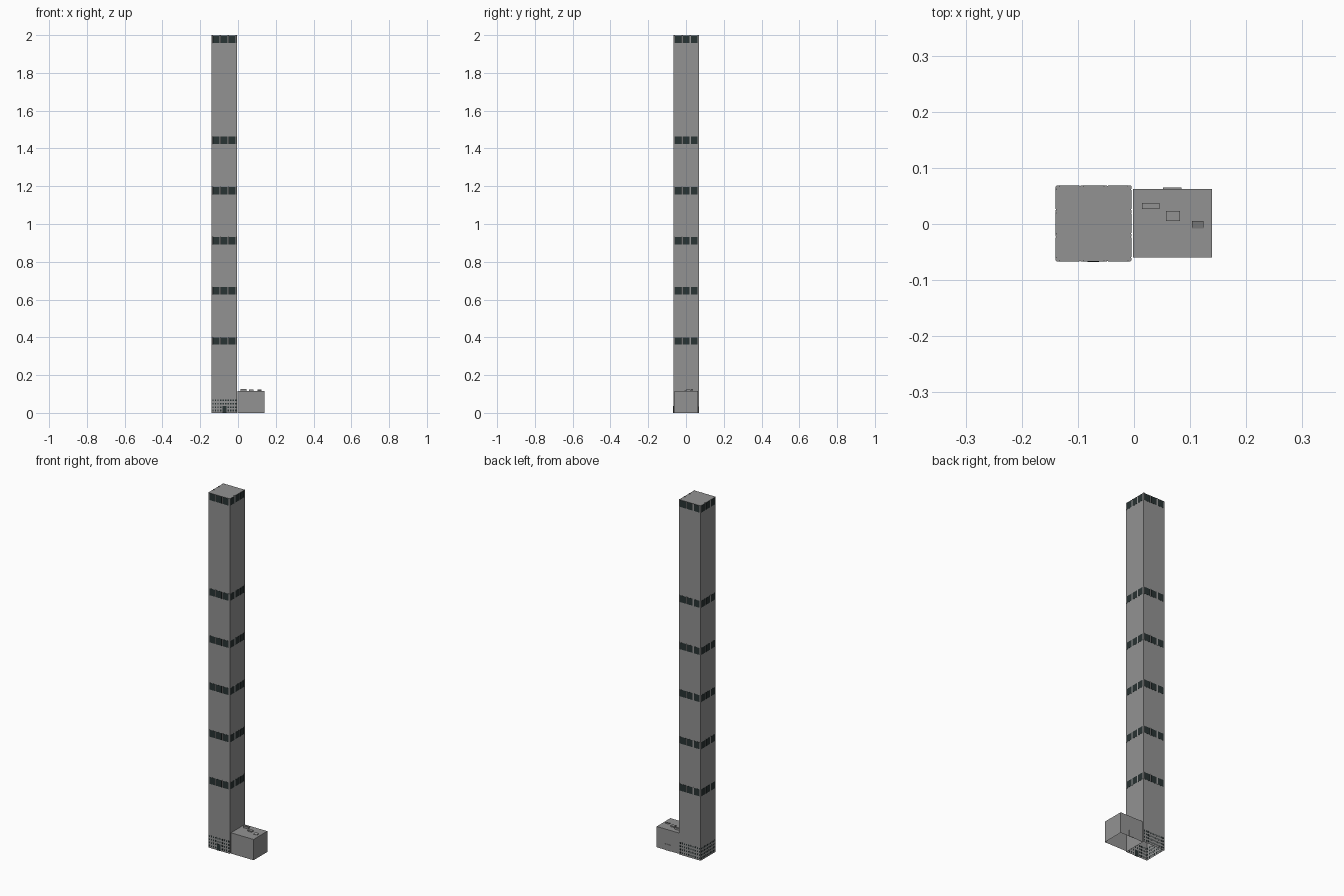
import bpy, bmesh
from mathutils import Matrix, Vector

cube = bpy.data.objects.get("Cube")
if cube:
    bpy.data.objects.remove(cube, do_unlink=True)


def material(name, rgb):
    m = bpy.data.materials.new(name)
    m.use_nodes = True
    m.diffuse_color = (*rgb, 1)
    m.node_tree.nodes["Principled BSDF"].inputs["Base Color"].default_value = (*rgb, 1)
    return m


CONCRETE = material("grey concrete", (0.29, 0.29, 0.29))
GLASS = material("dark green glass", (0.022, 0.033, 0.033))


def box(bm, x0, x1, y0, y1, z0, z1, open_bottom=False):
    lo, hi = Vector((x0, y0, z0)), Vector((x1, y1, z1))
    size = hi - lo
    mat = Matrix.Translation((lo + hi) / 2) @ Matrix.Diagonal((*size, 1))
    verts = bmesh.ops.create_cube(bm, size=1, matrix=mat)["verts"]
    if open_bottom:
        faces = {f for v in verts for f in v.link_faces}
        floor = [f for f in faces if f.calc_center_median().z < z0 + 1e-5]
        bmesh.ops.delete(bm, geom=floor, context="FACES_ONLY")
    return verts


def finish(bm, name, mat, smooth=False):
    me = bpy.data.meshes.new(name)
    bm.to_mesh(me)
    bm.free()
    me.materials.append(mat)
    ob = bpy.data.objects.new(name, me)
    bpy.context.collection.objects.link(ob)
    if smooth:
        for p in me.polygons:
            p.use_smooth = abs(p.normal.z) < 0.5
    return ob


def block(name, mat, *dims, **kw):
    bm = bmesh.new()
    box(bm, *dims, **kw)
    return finish(bm, name, mat)


# Main shells, open underneath
X0, X1, Y0, Y1 = -0.139, -0.005, -0.066, 0.068
TOP, PROUD = 1.999, 0.0006
block("tower_shaft", CONCRETE, X0, X1, Y0, Y1, 0, TOP, open_bottom=True)
block("annex_block", CONCRETE, -0.002, 0.139, -0.06, 0.0625, 0, 0.117, open_bottom=True)


def pane(bm, side, u0, u1, z0, z1):
    """Thin plate on one tower wall, u running along that wall."""
    if side in ("front", "back"):
        y = Y0 if side == "front" else Y1
        box(bm, X0 + u0, X0 + u1, y - PROUD, y + PROUD, z0, z1)
    else:
        x = X0 if side == "west" else X1
        box(bm, x - PROUD, x + PROUD, Y0 + u0, Y0 + u1, z0, z1)


# Observation bands: three panes per wall, with round columns between
WIDTH, HEIGHT, R = X1 - X0, 0.041, 0.004
bay = (WIDTH - 0.006) / 3
tops = [0.402 + 0.2655 * i for i in range(5)] + [2.0]
for n, top in enumerate(tops, 1):
    glass, columns = bmesh.new(), bmesh.new()
    for side in ("front", "back", "west", "east"):
        for i in range(3):
            u = 0.003 + bay * i
            pane(glass, side, u + R, u + bay - R, top - HEIGHT, top - 0.002)
    for i in range(4):
        for j in range(4):
            if i in (0, 3) or j in (0, 3):
                spot = Vector((X0 + 0.003 + bay * i, Y0 + 0.003 + bay * j, top - HEIGHT / 2))
                bmesh.ops.create_cone(columns, cap_ends=True, segments=12, radius1=R,
                                      radius2=R, depth=HEIGHT, matrix=Matrix.Translation(spot))
    finish(glass, f"band_glass_{n}", GLASS)
    finish(columns, f"band_columns_{n}", CONCRETE, smooth=True)

# Small windows in rows around the tower base
windows = bmesh.new()
COLS = 10
step = WIDTH / COLS
for side in ("front", "back", "west"):
    for row in range(4):
        z = 0.008 + 0.018 * row
        for c in range(COLS):
            if side == "front" and row < 2 and c in (4, 5):
                continue  # entrance
            u = step * (c + 0.5)
            pane(windows, side, u - 0.0035, u + 0.0035, z, z + 0.009)
finish(windows, "base_windows", GLASS)

# Entrances
block("front_door", GLASS, -0.083, -0.062, Y0 - 0.0015, Y0, 0, 0.036)
block("annex_back_door", CONCRETE, 0.052, 0.085, 0.0625, 0.065, 0, 0.035)

# Rooftop equipment on the annex
block("roof_duct", CONCRETE, 0.014, 0.045, 0.027, 0.037, 0.117, 0.127)
block("roof_unit", CONCRETE, 0.057, 0.082, 0.005, 0.023, 0.117, 0.123)
bm = bmesh.new()
for v in box(bm, 0.103, 0.124, -0.008, 0.005, 0.117, 0.124):
    if v.co.z > 0.12 and v.co.y < 0:
        v.co.z = 0.119
finish(bm, "roof_skylight", CONCRETE)
